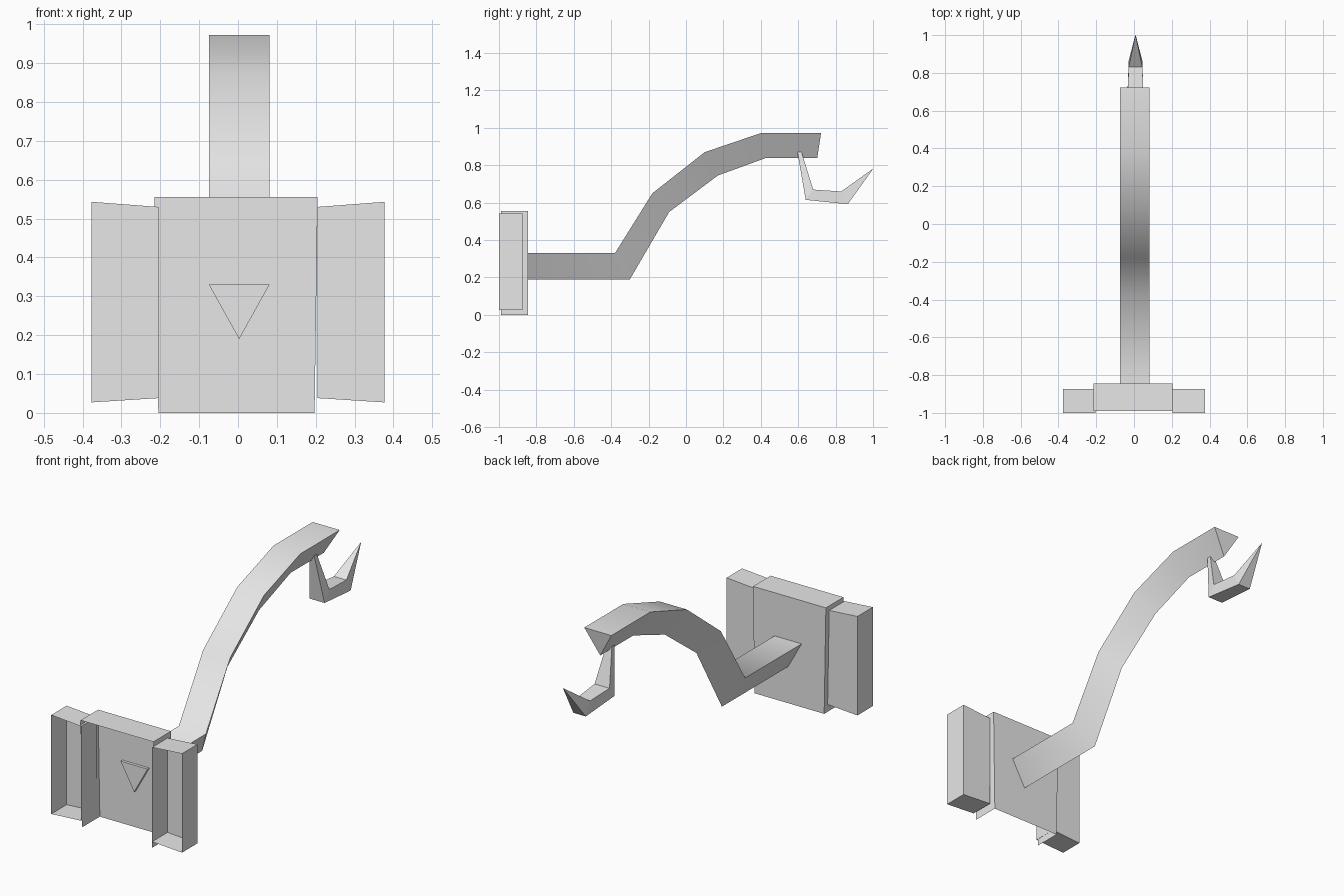
import bpy, bmesh, math

cube = bpy.data.objects.get("Cube")
if cube:
    bpy.data.objects.remove(cube, do_unlink=True)

grey = bpy.data.materials.new("plain grey")
grey.use_nodes = True
grey.diffuse_color = (0.8, 0.8, 0.8, 1)
grey.node_tree.nodes["Principled BSDF"].inputs["Base Color"].default_value = (0.8, 0.8, 0.8, 1)


def finish(name, bm):
    bmesh.ops.recalc_face_normals(bm, faces=bm.faces)
    mesh = bpy.data.meshes.new(name)
    bm.to_mesh(mesh)
    bm.free()
    mesh.materials.append(grey)
    obj = bpy.data.objects.new(name, mesh)
    bpy.context.collection.objects.link(obj)
    return obj


def open_tray(name, outline, front, back, skip=()):
    """Back panel with walls running forward; the front stays open."""
    bm = bmesh.new()
    near = [bm.verts.new((x, front, z)) for x, z in outline]
    far = [bm.verts.new((x, back, z)) for x, z in outline]
    bm.faces.new(far)
    for i in range(len(outline)):
        if i not in skip:
            j = (i + 1) % len(outline)
            bm.faces.new((near[i], near[j], far[j], far[i]))
    return finish(name, bm)


def loft(name, sections):
    """Join matching rings of points and cap both ends."""
    bm = bmesh.new()
    rings = [[bm.verts.new(p) for p in s] for s in sections]
    for a, b in zip(rings, rings[1:]):
        for i in range(len(a)):
            j = (i + 1) % len(a)
            bm.faces.new((a[i], a[j], b[j], b[i]))
    bm.faces.new(rings[0])
    bm.faces.new(rings[-1])
    return finish(name, bm)


# Mounting plate: open at the front and underneath
open_tray("mounting_plate",
          [(-0.205, 0), (0.197, 0), (0.205, 0.555), (-0.215, 0.555)],
          -0.99, -0.845, skip=(0,))

# Side trays: open at the front, tapering slightly toward the plate
for side, label in ((1, "left"), (-1, "right")):
    outline = [(0.205, 0.038), (0.377, 0.027), (0.377, 0.543), (0.205, 0.53)]
    open_tray(label + "_side_tray", [(side * x, z) for x, z in outline], -1, -0.873)

# Arm: triangular section, flat side up, swept along the bend
top_line = [(-0.86, 0.33), (-0.38, 0.33), (-0.18, 0.65), (0.1, 0.87), (0.4, 0.972), (0.722, 0.972)]
keel_line = [(-0.86, 0.19), (-0.3, 0.19), (-0.09, 0.55), (0.17, 0.745), (0.43, 0.84), (0.702, 0.84)]
arm = loft("arm", [[(-0.075, ty, tz), (0.081, ty, tz), (0.003, ky, kz)]
                   for (ty, tz), (ky, kz) in zip(top_line, keel_line)])
bpy.ops.object.select_all(action="DESELECT")
arm.select_set(True)
bpy.context.view_layer.objects.active = arm
bpy.ops.object.shade_smooth_by_angle(angle=math.radians(62))

# Hook: four-sided section, narrow at the root and pointed at the tip
outer = [(0.596, 0.87), (0.64, 0.615), (0.865, 0.592), (1.0, 0.78)]
inner = [(0.618, 0.87), (0.68, 0.67), (0.83, 0.66), (0.998, 0.78)]
half_widths = [0.014, 0.043, 0.036, 0.001]
centre = 0.008
loft("hook", [[(centre - w, oy, oz), (centre + w, oy, oz),
               (centre + w, iy, iz), (centre - w, iy, iz)]
              for (oy, oz), (iy, iz), w in zip(outer, inner, half_widths)])
